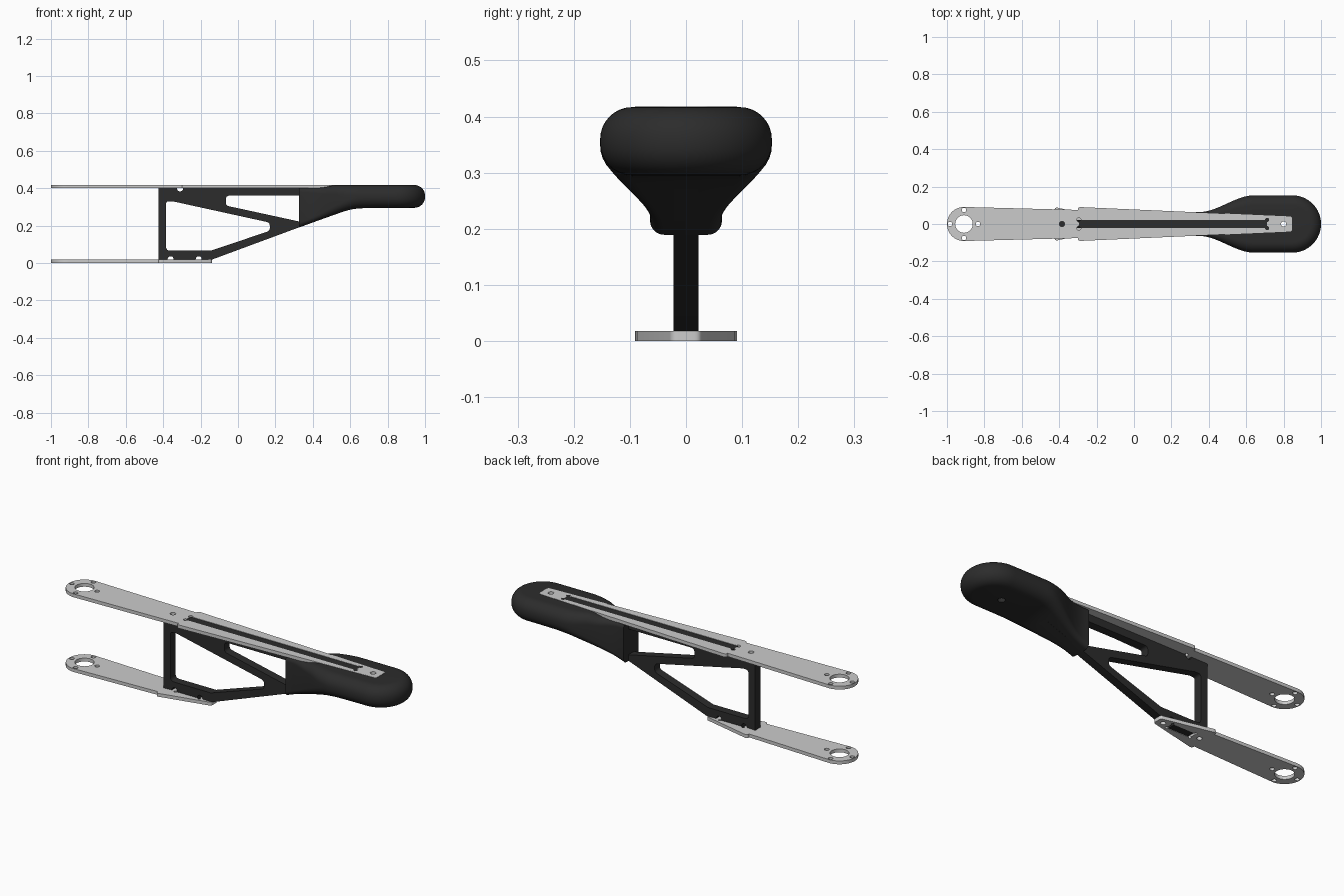
import bpy, bmesh
from math import sin, cos, pi, sqrt, radians
from mathutils import Vector, Matrix

if "Cube" in bpy.data.objects:
    bpy.data.objects.remove(bpy.data.objects["Cube"])

black = bpy.data.materials.new("black")
black.diffuse_color = (0.025, 0.025, 0.025, 1)
black.use_nodes = True
black.node_tree.nodes["Principled BSDF"].inputs["Base Color"].default_value = black.diffuse_color


def arc(cx, cy, r, a0, a1, n=16):
    return [(cx + r * cos(radians(a0 + (a1 - a0) * i / n)),
             cy + r * sin(radians(a0 + (a1 - a0) * i / n))) for i in range(n + 1)]


def circle(cx, cy, r, n=32):
    return arc(cx, cy, r, 0, 360, n)[:-1]


def rounded(pts, r, n=6):
    """Polygon with every corner softened."""
    out = []
    for i, p in enumerate(pts):
        p = Vector(p)
        a, b = Vector(pts[i - 1]) - p, Vector(pts[(i + 1) % len(pts)]) - p
        t = min(r / max(sin(a.angle(b) / 2), 0.1) * cos(a.angle(b) / 2),
                a.length * 0.48, b.length * 0.48)
        s, e = p + a.normalized() * t, p + b.normalized() * t
        for k in range(n + 1):
            u = k / n
            out.append(tuple(s * (1 - u) ** 2 + p * 2 * u * (1 - u) + e * u * u))
    return out


def slot(x0, x1, h, r):
    """Slot with round relief cuts in its four corners."""
    out = []
    for k, (x, y) in enumerate([(x1, -h), (x1, h), (x0, h), (x0, -h)]):
        out += arc(x, y, r, 180 + 90 * k, 450 + 90 * k, 12)
    return out


def finish(name, me, mat=None):
    ob = bpy.data.objects.new(name, me)
    bpy.context.collection.objects.link(ob)
    if mat:
        me.materials.clear()
        me.materials.append(mat)
    bpy.ops.object.select_all(action='DESELECT')
    ob.select_set(True)
    bpy.context.view_layer.objects.active = ob
    bpy.ops.object.shade_smooth_by_angle(angle=radians(35))
    return ob


def sheet(name, loops, thickness, matrix, mat=None):
    """Flat sheet: first loop is the outline, the rest are holes."""
    cu = bpy.data.curves.new(name + "_profile", 'CURVE')
    cu.dimensions, cu.fill_mode, cu.extrude = '2D', 'BOTH', thickness / 2
    for pts in loops:
        sp = cu.splines.new('POLY')
        sp.points.add(len(pts) - 1)
        for q, p in zip(sp.points, pts):
            q.co = (p[0], p[1], 0, 1)
        sp.use_cyclic_u = True
    tmp = bpy.data.objects.new(name + "_tmp", cu)
    bpy.context.collection.objects.link(tmp)
    dg = bpy.context.evaluated_depsgraph_get()
    me = bpy.data.meshes.new_from_object(tmp.evaluated_get(dg))
    bpy.data.objects.remove(tmp)
    bm = bmesh.new()
    bm.from_mesh(me)
    bmesh.ops.remove_doubles(bm, verts=bm.verts, dist=1e-5)
    bmesh.ops.transform(bm, matrix=matrix, verts=bm.verts)
    bmesh.ops.recalc_face_normals(bm, faces=bm.faces)
    bm.to_mesh(me)
    bm.free()
    return finish(name, me, mat)


# Mounting plates: ring of holes at the round end, taper at the other
def plate(name, z, bend, end, half, holes):
    tip = rounded([(bend, -0.091), (end, -half), (end, half), (bend, 0.091)], 0.015)
    outline = arc(-0.909, 0, 0.091, 90, 270, 32) + tip
    ring = [circle(-0.909, 0, 0.047)]
    ring += [circle(-0.909 + 0.075 * cos(k * pi / 2), 0.075 * sin(k * pi / 2), 0.012, 16)
             for k in range(4)]
    sheet(name, [outline] + ring + holes, 0.018, Matrix.Translation((0, 0, z)))


plate("top_plate", 0.409, -0.3, 0.845, 0.04,
      [circle(-0.385, 0, 0.014), circle(0.8, 0, 0.014), slot(-0.295, 0.712, 0.022, 0.011)])
plate("bottom_plate", 0.009, -0.425, -0.14, 0.026,
      [circle(-0.395, 0, 0.013), circle(-0.175, 0, 0.013), slot(-0.355, -0.215, 0.022, 0.007)])

# Truss frame standing between the plates, with tabs into the slots
outline = [(-0.425, 0.018)] + arc(-0.36, 0.02, 0.016, 180, 0)
outline += [(-0.344, 0.002), (-0.226, 0.002)] + arc(-0.21, 0.02, 0.016, 180, 0)
outline += [(-0.14, 0.018), (0.325, 0.19), (0.6, 0.288), (0.71, 0.33), (0.71, 0.416), (-0.293, 0.416)]
outline += arc(-0.31, 0.4, 0.017, 0, -180) + [(-0.425, 0.4)]
large = rounded([(-0.385, 0.33), (-0.35, 0.33), (0.17, 0.216), (0.17, 0.172),
                 (-0.145, 0.066), (-0.385, 0.066)], 0.022)
small = rounded([(-0.065, 0.36), (0.345, 0.36), (0.345, 0.218), (-0.065, 0.307)], 0.02)
sheet("truss_frame", [outline, large, small], 0.044, Matrix.Rotation(pi / 2, 4, 'X'), black)


# Padded rest: half sections lofted along x, then turned round the end
def smooth(a, b, x):
    t = min(max((x - a) / (b - a), 0), 1)
    return t * t * (3 - 2 * t)


def half_section(x):
    w = 0.064 + 0.089 * smooth(0.35, 0.64, x)
    line, flat = 0.19 + 0.37 * (x - 0.325), 0.296
    zb = 0.5 * (line + flat - sqrt((line - flat) ** 2 + 0.0003))
    zt = 0.403 + 0.0138 * smooth(0.44, 0.53, x)
    r = 0.025 + 0.032 * smooth(0.35, 0.62, x)
    return ([(0, zt)] + arc(w - r, zt - r, r, 90, 0, 8)
            + arc(w - r, zb + r, r, 0, -90, 8) + [(0, zb)])


centre = 0.847
xs = [0.325 + 0.375 * i / 24 for i in range(25)] + [0.77, centre]
rows = [[(x, y, z) for y, z in half_section(x)] for x in xs]
for i in range(1, 32):
    a = pi / 2 - pi * i / 32
    rows.append([(centre + d * cos(a), d * sin(a), z) for d, z in half_section(centre)])
rows += [[(x, -y, z) for y, z in half_section(x)] for x in reversed(xs)]

bm = bmesh.new()
grid = [[bm.verts.new(p) for p in row] for row in rows]
for r0, r1 in zip(grid, grid[1:]):
    for k in range(len(r0) - 1):
        bm.faces.new((r0[k], r0[k + 1], r1[k + 1], r1[k]))
bm.faces.new(grid[0] + grid[-1][::-1])
bmesh.ops.remove_doubles(bm, verts=bm.verts, dist=1e-5)
bmesh.ops.recalc_face_normals(bm, faces=bm.faces)
me = bpy.data.meshes.new("padded_rest")
bm.to_mesh(me)
bm.free()
pad = finish("padded_rest", me, black)

# Screw hole through the pad
bpy.ops.mesh.primitive_cylinder_add(vertices=32, radius=0.018, depth=0.4, location=(0.8, 0.0003, 0.36))
cutter = bpy.context.object
cutter.name = "screw_hole_cutter"
cutter.hide_render = True
cutter.display_type = 'WIRE'
mod = pad.modifiers.new("screw_hole", 'BOOLEAN')
mod.operation, mod.object, mod.solver = 'DIFFERENCE', cutter, 'EXACT'
